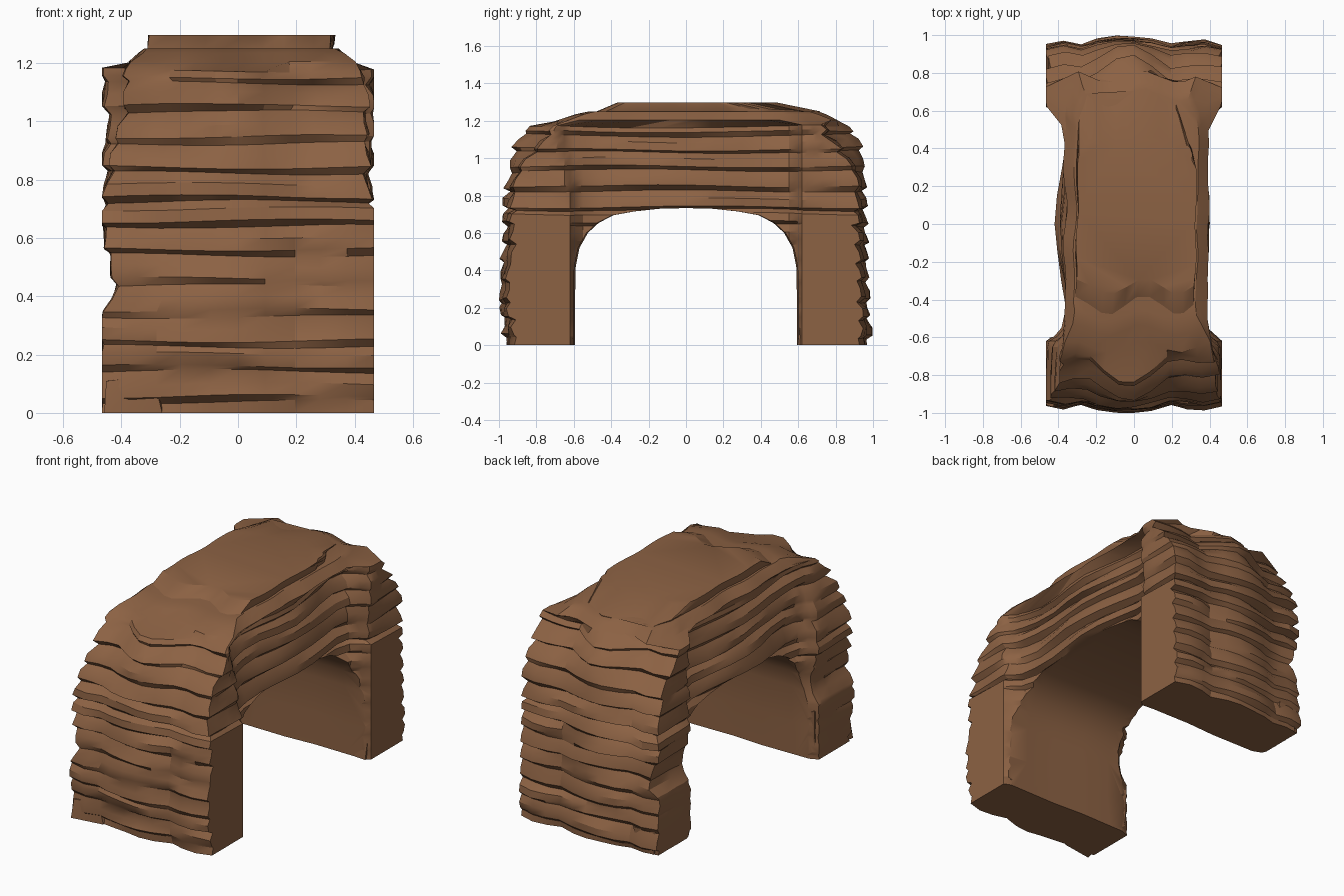
import bpy, bmesh, math, random
from mathutils import Vector, noise

if "Cube" in bpy.data.objects:
    bpy.data.objects.remove(bpy.data.objects["Cube"])

random.seed(4)
WALL = 0.467          # flat cut sides of the legs

rock = bpy.data.materials.new("brown sandstone")
rock.diffuse_color = (0.264, 0.122, 0.057, 1)
rock.use_nodes = True
rock.node_tree.nodes["Principled BSDF"].inputs["Base Color"].default_value = rock.diffuse_color


def lerp_table(table, v):
    """Piecewise linear lookup in (key, value) pairs."""
    if v <= table[0][0]:
        return table[0][1]
    for (a, p), (b, q) in zip(table, table[1:]):
        if v <= b:
            return p + (q - p) * (v - a) / (b - a)
    return table[-1][1]


def smooth(a, b, v):
    t = max(0.0, min(1.0, (v - a) / (b - a)))
    return t * t * (3 - 2 * t)


# Outer limits by height
FRONT = [(0, .955), (.14, .965), (.2, .985), (.42, .985), (.47, .965), (.8, .955),
         (.9, .93), (1.0, .91), (1.08, .86), (1.13, .82), (1.18, .78)]
BACK = [(0, .965), (.08, .98), (.2, .965), (.35, .96), (.6, .95), (.8, .945), (.95, .935),
        (1.05, .90), (1.13, .85), (1.18, .82)]
LEFT = [(0, .48), (.34, .47), (.38, .42), (.48, .42), (.52, .44), (.65, .46),
        (1.0, .45), (1.13, .46), (1.2, .46)]
RIGHT = [(0, .50), (.69, .49), (.73, .45), (.88, .45), (.95, .47), (1.2, .47)]
SPAN = [(0, .355), (.7, .366), (1.0, .358), (1.13, .345), (1.2, .33)]

END_X = [-1, -.8, -.6, -.42, -.2, 0, .2, .42, .6, .8, 1]
SIDE_Y = [-.86, -.72, -.65, -.62, -.595, -.55, -.45, -.3, -.15, 0,
          .15, .3, .45, .55, .595, .62, .65, .72, .86]


def rough(x, y, z, scale, amount):
    return amount * noise.noise(Vector((x, y, z)) * scale)


def side_x(s, y, z, out, seed):
    """Half width of one side: narrow span flaring out to wide legs."""
    leg = lerp_table(RIGHT if s > 0 else LEFT, z)
    span = lerp_table(SPAN, z) + .02 * math.cos(y * 6.5) - .01 * smooth(.2, .45, y)
    lip = 0
    if y < 0:             # upper front corners draw in
        lip = .08 * smooth(.75, 1.15, z)
        leg -= (.035 if s > 0 else .07) * smooth(.7, 1.12, z)
    f = .3 * smooth(.5, .6, abs(y)) + .7 * smooth(.575 + lip * .4, .63 + lip, abs(y))
    w = span + (leg - span) * f + out * (1 - .4 * f)
    w += rough(y, s * 3, z * 3 + seed, 3.5, .026)
    return min(w, WALL)


def end_y(s, x, z, out, seed):
    """Reach of the front (-1) or back (+1) face, bulging in the middle."""
    reach = lerp_table(BACK if s > 0 else FRONT, z)
    amp = .012 + .055 * smooth(.85, 1.15, z)
    bulge = amp * math.cos(min(abs(x + .03) / .24, 1.0) * math.pi) - amp * .3
    crease = -.018 if abs(abs(x + .04) - .24) < .08 else 0
    corner = -.02 * smooth(.40, .47, abs(x))
    return min(reach + bulge + crease + corner + out
               + rough(x, s * 5, z * 3 + seed, 4, .024), 1.0)


def outline(z, out, seed):
    """One closed ring of the layered rock."""
    corner = {(s, e): side_x(s, e * .8, z, out, seed) for s in (-1, 1) for e in (-1, 1)}

    def end(e):
        row = []
        for t in END_X:
            x = t * corner[(1 if t > 0 else -1), e]
            row.append((x, e * end_y(e, x, z, out, seed)))
        return row

    front, back = end(-1), end(1)

    def side(s):
        y0, y1 = front[10 if s > 0 else 0][1], back[10 if s > 0 else 0][1]
        row = []
        for y in SIDE_Y:
            if abs(y) > .66:            # last points slide with the end face
                lim = y0 if y < 0 else y1
                k = .3 if abs(y) < .8 else .7
                y = math.copysign(.65 + (abs(lim) - .65) * k, y)
            row.append((s * side_x(s, y, z, out, seed), y))
        return row

    pts = front + side(1) + back[::-1] + side(-1)[::-1]
    ring = []
    for x, y in pts:
        dz = 0 if z < .01 else .007 * math.sin(5 * x + seed * 2) + .007 * math.sin(4 * y + seed)
        ring.append((x, y, max(0, z + dz)))
    return ring


def cap_ring(z, yf, yb, w, jag, notch=False, droop=0):
    """Ring of the domed top, following the same point order as the layers."""
    ends = [(t * w, yf) for t in END_X]
    n = len(SIDE_Y)
    rise = [yf + (yb - yf) * (i + 1) / (n + 1) for i in range(n)]
    pts = ends + [(w, y) for y in rise]
    pts += [(-x, yb) for x, _ in ends] + [(-w, y) for y in rise[::-1]]
    ring = []
    for x, y in pts:
        mid = (yf + yb) / 2
        far = abs(y - mid) / (yb - mid)
        x *= 1 - .18 * smooth(.75, 1, far) * (y > 0)
        yy = y + jag * math.sin(x * 17 + 1) * smooth(.8, 1, far)
        if notch and y > .33 and x > .2:
            x = .2 + .09 * smooth(.56, .36, y)
        ring.append((x + .015 + rough(x, y, z, 5, .025), yy, z - droop * far ** 3))
    return ring


def make_object(name, bm):
    mesh = bpy.data.meshes.new(name)
    bmesh.ops.recalc_face_normals(bm, faces=bm.faces)
    bm.to_mesh(mesh)
    bm.free()
    ob = bpy.data.objects.new(name, mesh)
    bpy.context.collection.objects.link(ob)
    mesh.materials.append(rock)
    return ob


def loft(name, rings):
    bm = bmesh.new()
    loops = [[bm.verts.new(p) for p in r] for r in rings]
    n = len(loops[0])
    for a, b in zip(loops, loops[1:]):
        for i in range(n):
            j = (i + 1) % n
            bm.faces.new((a[i], a[j], b[j], b[i]))
    bm.faces.new(loops[0][::-1])
    bm.faces.new(loops[-1])
    bmesh.ops.triangulate(bm, faces=[f for f in bm.faces if len(f.verts) > 4])
    return make_object(name, bm)


# Rock body: stacked strata, each with an undercut foot and a leaning face
LEDGES = [.035, .145, .235, .335, .435, .535, .635, .725, .83, .93, 1.03, 1.125]
rings = [outline(0, -.005, 0)]
for i, z in enumerate(LEDGES):
    deep = random.uniform(.008, .013) if z < .6 else random.uniform(.010, .019)
    rings.append(outline(z, -deep, i))
    rings.append(outline(z + .020, deep, i + .5))
    rings.append(outline(z + (.062 if i < 11 else .045), deep * .5, i + .5))
rings.append(cap_ring(1.205, -.65, .78, .38, .03))
rings.append(cap_ring(1.235, -.56, .72, .345, .03))
rings.append(cap_ring(1.25, -.49, .68, .325, .03))
arch = loft("rock_arch", rings)

# Top slab with a jagged front edge and a notch at the back
slab = loft("top_slab", [cap_ring(1.20, -.40, .66, .29, .05, True),
                         cap_ring(1.265, -.43, .67, .315, .05, True, .015),
                         cap_ring(1.297, -.33, .45, .315, .04, True)])

# Arched opening cutter
half = [(.60, -.1), (.60, .2), (.595, .42), (.575, .52), (.53, .60), (.47, .655),
        (.39, .695), (.28, .715), (.14, .73)]
profile = half + [(0, .733)] + [(-y, z) for y, z in half[::-1]]
bm = bmesh.new()
cols = [-.7, -.3, -.1, .1, .3, .7]
rows = [[bm.verts.new((x, y * (1 + .012 * math.sin(9 * x)), z)) for y, z in profile] for x in cols]
for a, b in zip(rows, rows[1:]):
    for i in range(len(profile)):
        j = (i + 1) % len(profile)
        bm.faces.new((a[i], a[j], b[j], b[i]))
bm.faces.new(rows[0])
bm.faces.new(rows[-1][::-1])
cutter = make_object("opening_cutter", bm)
cutter.hide_render = True
cut = arch.modifiers.new("opening", 'BOOLEAN')
cut.object = cutter
cut.operation = 'DIFFERENCE'
cut.solver = 'EXACT'
bpy.context.view_layer.objects.active = arch
bpy.ops.object.modifier_apply(modifier="opening")
bpy.data.objects.remove(cutter)


# Broken rubble at the feet
def chunk(name, lo, hi):
    bm = bmesh.new()
    size = Vector(hi) - Vector(lo)
    for k in range(8):
        f = (k & 1, k >> 1 & 1, k >> 2)
        bm.verts.new([lo[a] + size[a] * (f[a] if a == 2 and f[2] == 0 else
                      abs(f[a] - random.uniform(0, .22))) for a in range(3)])
    bmesh.ops.convex_hull(bm, input=bm.verts)
    return make_object(name, bm)


parts = [arch, slab,
         chunk("front_left_rubble", (-.467, -.965, 0), (-.25, -.80, .13)),
         chunk("front_left_inner_rubble", (-.467, -.70, 0), (-.36, -.60, .30)),
         chunk("back_right_rubble", (.36, .59, 0), (.467, .74, .19)),
         chunk("back_left_rubble", (-.467, .80, 0), (-.30, .965, .15))]
bpy.ops.object.select_all(action='DESELECT')
for ob in parts:
    ob.select_set(True)
bpy.context.view_layer.objects.active = arch
bpy.ops.object.shade_smooth_by_angle(angle=math.radians(28))
